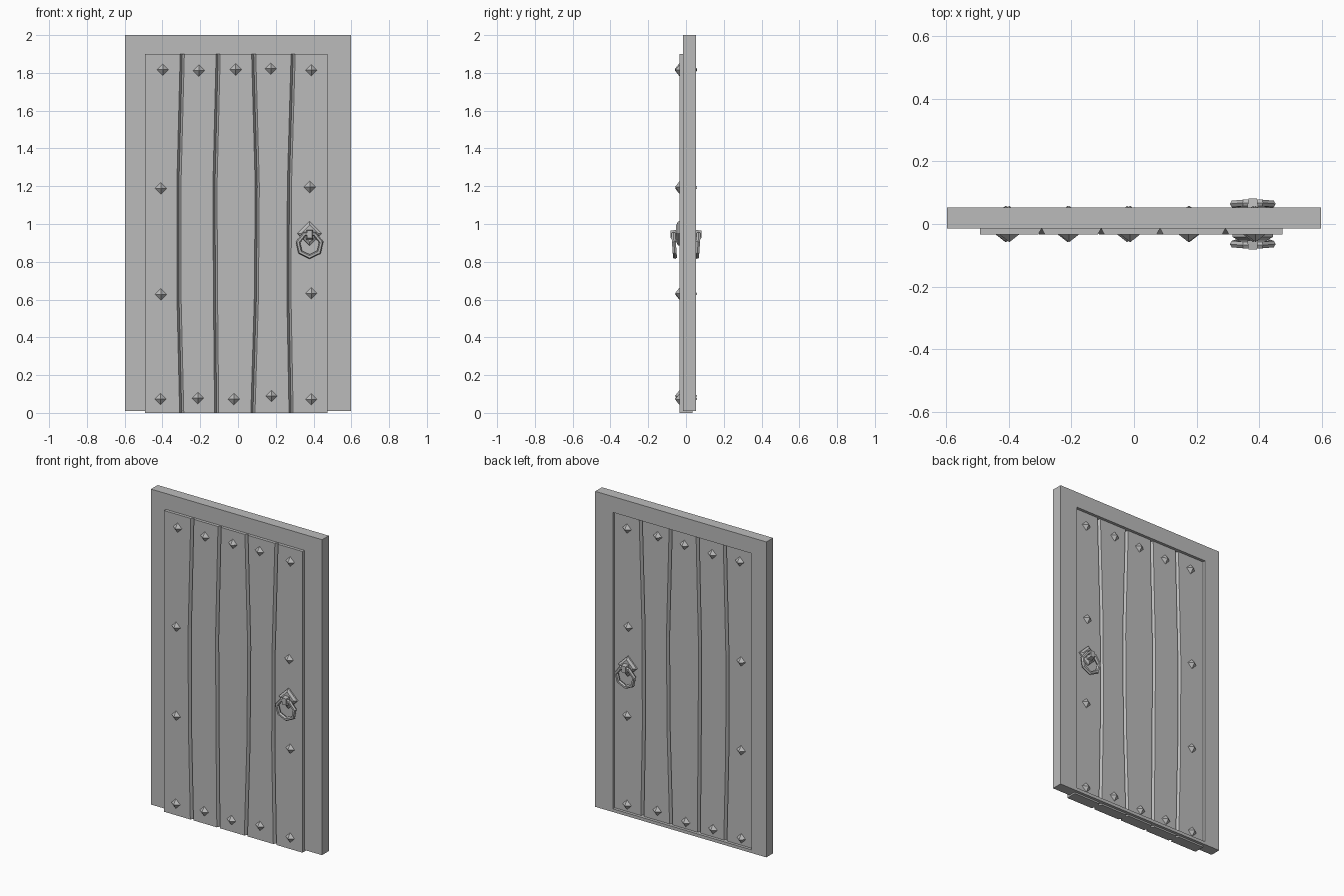
import bpy, bmesh, math
from mathutils import Matrix, Vector

if "Cube" in bpy.data.objects:
    bpy.data.objects.remove(bpy.data.objects["Cube"], do_unlink=True)

grey = bpy.data.materials.new("plain grey")
grey.use_nodes = True
grey.diffuse_color = (0.5, 0.5, 0.5, 1)
grey.node_tree.nodes["Principled BSDF"].inputs["Base Color"].default_value = (0.5, 0.5, 0.5, 1)


def finish(name, bm):
    bmesh.ops.recalc_face_normals(bm, faces=bm.faces)
    mesh = bpy.data.meshes.new(name)
    bm.to_mesh(mesh)
    bm.free()
    mesh.materials.append(grey)
    obj = bpy.data.objects.new(name, mesh)
    bpy.context.collection.objects.link(obj)
    return obj


def loft(name, loops, closed=False):
    """Skin matching loops of points; cap the ends or join last to first."""
    bm = bmesh.new()
    rings = [[bm.verts.new(p) for p in loop] for loop in loops]
    n = len(rings[0])
    pairs = list(zip(rings, rings[1:]))
    if closed:
        pairs.append((rings[-1], rings[0]))
    else:
        bm.faces.new(rings[0])
        bm.faces.new(rings[-1])
    for a, b in pairs:
        for i in range(n):
            j = (i + 1) % n
            bm.faces.new((a[i], a[j], b[j], b[i]))
    return finish(name, bm)


def rect(x0, x1, z0, z1, y):
    return [(x0, y, z0), (x1, y, z0), (x1, y, z1), (x0, y, z1)]


# Frame: rectangular ring with a thin sill
FRONT, BACK = -0.015, 0.052
outer = (-0.597, 0.597, 0.01, 2.0)
inner = (-0.492, 0.474, 0.03, 1.9)
loft("door_frame", [rect(*outer, FRONT), rect(*outer, BACK),
                    rect(*inner, BACK), rect(*inner, FRONT)], closed=True)

# Planks: wavy boards with chamfered long edges that meet in V grooves
HALF, SHOULDER, CHAMFER = 0.034, 0.014, 0.011
levels = (0.0, 0.6, 1.2, 1.9)
seams = [
    (-0.492,) * 4,
    (-0.298, -0.312, -0.313, -0.295),
    (-0.113, -0.119, -0.122, -0.105),
    (0.079, 0.097, 0.102, 0.083),
    (0.281, 0.270, 0.272, 0.292),
    (0.474,) * 4,
]


def plank_section(left, right, cl, cr, z):
    half = []
    for x, c, s in ((left, cl, 1), (right, cr, -1)):
        side = [(x, -SHOULDER), (x + s * c, -HALF)] if c else [(x, -HALF)]
        half += side if s > 0 else side[::-1]
    return [(x, y, z) for x, y in half] + [(x, -y, z) for x, y in reversed(half)]


for k in range(5):
    cl = CHAMFER if k > 0 else 0
    cr = CHAMFER if k < 4 else 0
    loft(f"plank_{k + 1}", [plank_section(l, r, cl, cr, z)
                            for l, r, z in zip(seams[k], seams[k + 1], levels)])

# Studs: four-sided points on both faces
studs = [(-0.398, 1.817), (-0.207, 1.812), (-0.012, 1.818), (0.174, 1.822), (0.388, 1.814),
         (-0.408, 1.189), (0.38, 1.196), (-0.408, 0.628), (0.388, 0.633),
         (-0.41, 0.073), (-0.212, 0.078), (-0.022, 0.073), (0.177, 0.09), (0.388, 0.072)]


def diamond(x, y, z, r):
    return [(x + r, y, z), (x, y, z + r), (x - r, y, z), (x, y, z - r)]


for side, label in ((-1, "front"), (1, "back")):
    bm = bmesh.new()
    for x, z in studs:
        base = [bm.verts.new(p) for p in diamond(x, side * 0.033, z, 0.032)]
        tip = bm.verts.new((x, side * 0.058, z))
        bm.faces.new(base)
        for i in range(4):
            bm.faces.new((base[i], base[(i + 1) % 4], tip))
    finish(f"{label}_studs", bm)

    # Handle: diamond mount, hook and hanging seven-sided ring
    hx = 0.379
    loft(f"{label}_handle_mount", [diamond(hx, side * 0.033, 0.95, 0.065),
                                   diamond(hx, side * 0.042, 0.95, 0.064),
                                   diamond(hx, side * 0.052, 0.95, 0.045)])
    loft(f"{label}_handle_hook", [rect(hx - 0.018, hx + 0.018, 0.915, 0.97, side * 0.045),
                                  rect(hx - 0.014, hx + 0.014, 0.925, 0.965, side * 0.081)])
    tilt = Matrix.Rotation(side * math.radians(-4), 3, 'X')
    loops = []
    for i in range(7):
        a = math.tau * i / 7 - math.pi / 2
        loop = []
        for j in range(6):
            b = math.tau * j / 6
            r = 0.063 + 0.012 * math.cos(b)
            p = tilt @ Vector((r * math.cos(a), 0.012 * math.sin(b), r * math.sin(a)))
            loop.append(p + Vector((hx, side * 0.063, 0.89)))
        loops.append(loop)
    loft(f"{label}_handle_ring", loops, closed=True)
